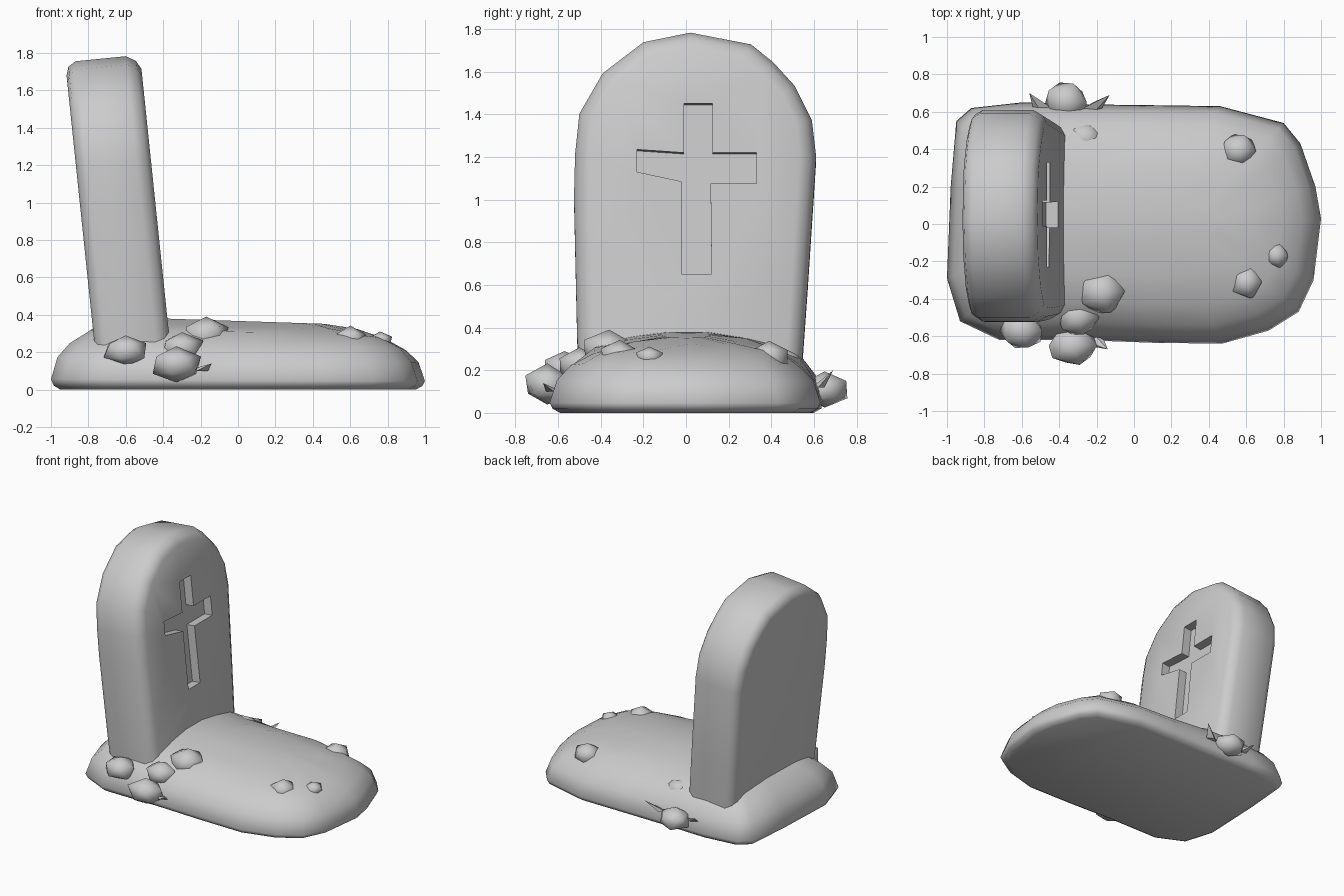
import bpy, bmesh, math, random
from mathutils import Vector

if "Cube" in bpy.data.objects:
    bpy.data.objects.remove(bpy.data.objects["Cube"])

random.seed(4)


def finish(name, bm, angle=50):
    bmesh.ops.recalc_face_normals(bm, faces=bm.faces[:])
    me = bpy.data.meshes.new(name)
    bm.to_mesh(me)
    bm.free()
    ob = bpy.data.objects.new(name, me)
    bpy.context.collection.objects.link(ob)
    smooth(ob, angle)
    return ob


def smooth(ob, angle):
    bpy.ops.object.select_all(action='DESELECT')
    ob.select_set(True)
    bpy.context.view_layer.objects.active = ob
    bpy.ops.object.shade_smooth_by_angle(angle=math.radians(angle))


def loft(bm, rings):
    loops = [[bm.verts.new(p) for p in r] for r in rings]
    n = len(loops[0])
    for a, b in zip(loops, loops[1:]):
        for i in range(n):
            j = (i + 1) % n
            bm.faces.new((a[i], a[j], b[j], b[i]))
    bm.faces.new(loops[0])
    bm.faces.new(loops[-1])


def lean(x, z):
    # Backward tilt of the stone; x = 0 is the front face
    return -0.34 + x - 0.104 * z, z + 0.1 * (x + 0.2)


# Earth mound: outline lofted upward through inset rings
outline = [(-1, -.29), (-.93, -.52), (-.72, -.62), (-.3, -.62), (.1, -.635), (.47, -.64),
           (.72, -.57), (.88, -.47), (.96, -.3), (1, .03), (.97, .2), (.89, .43),
           (.8, .54), (.46, .63), (.1, .635), (-.3, .64), (-.6, .65), (-.87, .62),
           (-.95, .55), (-.98, .2)]
levels = [(.05, 0), (.015, .02), (0, .05), (.035, .16), (.10, .235), (.21, .30), (.36, .34), (.54, .367)]
rings = []
for k, (d, h) in enumerate(levels):
    ring = []
    for x, y in outline:
        px, py = x * (1 - d), y * (1 - d / .64)
        bump = random.uniform(-.012, .012) if 3 < k < 7 else 0
        ring.append((px, py, h * (1 - .09 * px) + bump))
    rings.append(ring)
bm = bmesh.new()
loft(bm, rings)
finish("earth_mound", bm, 60)

# Headstone: arched slab with softened front and back rims
arch = [(-.49, .08), (-.51, .34), (-.525, 1.0), (-.52, 1.2), (-.50, 1.39), (-.39, 1.58),
        (-.20, 1.725), (.02, 1.77), (.305, 1.715), (.41, 1.63), (.51, 1.52), (.59, 1.36),
        (.61, 1.19), (.57, .58), (.55, .3), (.53, .08)]
rings = []
for x, inset in [(0, .075), (-.025, .03), (-.075, 0), (-.345, 0), (-.385, .025), (-.40, .07)]:
    ring = []
    for y, z in arch:
        c = Vector((.04, min(z, 1.2)))
        v = Vector((y, z)) - c
        v *= 1 - inset / v.length
        lx, lz = lean(x, c.y + v.y)
        ring.append((lx, c.x + v.x, lz))
    rings.append(ring)
bm = bmesh.new()
loft(bm, rings)
stone = finish("headstone", bm, 50)

# Cross-shaped recess in the front face
cross = [(-.02, .65), (.12, .65), (.115, 1.075), (.33, 1.075), (.33, 1.22), (.125, 1.22),
         (.125, 1.45), (-.01, 1.45), (-.01, 1.22), (-.23, 1.235), (-.23, 1.13), (-.02, 1.085)]
bm = bmesh.new()
loft(bm, [[(lean(x, z - .02)[0], y, lean(x, z - .02)[1]) for y, z in cross] for x in (-.065, .06)])
cutter = finish("cross_cutter", bm, 30)
cutter.hide_render = True
mod = stone.modifiers.new("cross_recess", 'BOOLEAN')
mod.object = cutter
mod.operation = 'DIFFERENCE'
mod.solver = 'EXACT'
bpy.ops.object.select_all(action='DESELECT')
stone.select_set(True)
bpy.context.view_layer.objects.active = stone
bpy.ops.object.modifier_apply(modifier=mod.name)
bpy.data.objects.remove(cutter, do_unlink=True)
smooth(stone, 40)


# Loose rocks: jittered low-poly lumps (centre, radii)
def rock(name, centre, radii):
    bm = bmesh.new()
    bmesh.ops.create_icosphere(bm, subdivisions=1, radius=1)
    for v in bm.verts:
        s = random.uniform(.88, 1.06)
        v.co = Vector([c + r * q * s for c, r, q in zip(centre, radii, v.co)])
    finish(name, bm, 60)


rocks = [((-.36, .65, .11), (.13, .12, .09)),
         ((-.33, -.65, .13), (.14, .12, .10)),
         ((-.60, -.57, .21), (.13, .11, .09)),
         ((-.17, -.36, .29), (.15, .13, .11)),
         ((-.30, -.50, .22), (.12, .12, .09)),
         ((.60, -.31, .26), (.10, .10, .09)),
         ((.76, -.17, .26), (.07, .07, .05)),
         ((.56, .39, .26), (.10, .10, .08)),
         ((-.26, .46, .24), (.10, .09, .07))]
for i, (c, r) in enumerate(rocks):
    rock(f"rock_{i + 1}", c, r)


# Small pointed shards beside the side rocks
def shard(name, base, tip, w):
    bm = bmesh.new()
    b = Vector(base)
    ring = [bm.verts.new(b + Vector((w * math.cos(a), w * .6 * math.sin(a), w * .5 * math.sin(a * 2))))
            for a in (0, math.pi / 2, math.pi, 3 * math.pi / 2)]
    t = bm.verts.new(tip)
    for i in range(4):
        bm.faces.new((ring[i], ring[(i + 1) % 4], t))
    bm.faces.new(ring)
    finish(name, bm, 30)


shard("shard_1", (-.49, .62, .12), (-.56, .70, .17), .05)
shard("shard_2", (-.22, .62, .12), (-.13, .69, .20), .05)
shard("shard_3", (-.22, -.62, .10), (-.14, -.67, .14), .06)
